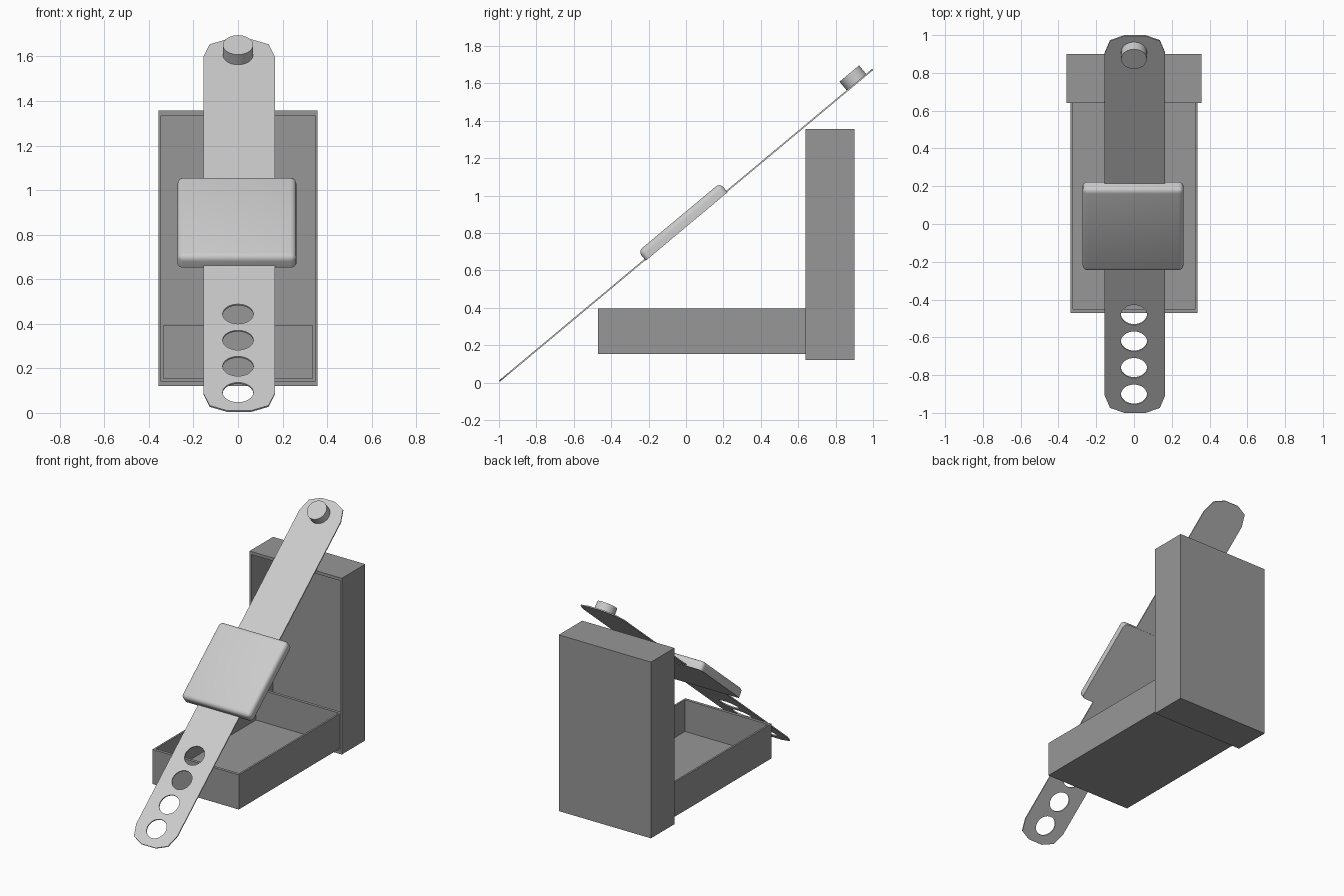
import bpy, bmesh, math
from mathutils import Matrix, Vector

if "Cube" in bpy.data.objects:
    bpy.data.objects.remove(bpy.data.objects["Cube"])

# The strap is a tilted plane: local y runs along it, local z is its upper face
TILT = Matrix.Translation((0, 0, 0.841)) @ Matrix.Rotation(math.atan2(1.67, 2), 4, 'X')
DARK = bpy.data.materials.new("dark_grey")
DARK.diffuse_color = (0.31, 0.31, 0.31, 1)
DARK.use_nodes = True
DARK.node_tree.nodes["Principled BSDF"].inputs["Base Color"].default_value = DARK.diffuse_color


def finish(name, bm, matrix=Matrix()):
    me = bpy.data.meshes.new(name)
    bmesh.ops.recalc_face_normals(bm, faces=bm.faces)
    bm.to_mesh(me)
    bm.free()
    ob = bpy.data.objects.new(name, me)
    bpy.context.collection.objects.link(ob)
    ob.matrix_world = matrix
    return ob


def activate(ob):
    bpy.ops.object.select_all(action='DESELECT')
    ob.select_set(True)
    bpy.context.view_layer.objects.active = ob


def cuboid(lo, hi):
    lo, hi = Vector(lo), Vector(hi)
    bm = bmesh.new()
    m = Matrix.Translation((lo + hi) / 2) @ Matrix.Diagonal((*(hi - lo), 1))
    bmesh.ops.create_cube(bm, size=1, matrix=m)
    bm.normal_update()
    return bm


def open_box(name, lo, hi, axis, sign, wall):
    # Hollow box: shrink the open side by the wall sizes, then push it to the inner floor
    bm = cuboid(lo, hi)
    d = Vector([sign if i == axis else 0 for i in range(3)])
    face = max(bm.faces, key=lambda f: f.normal.dot(d))
    bmesh.ops.inset_region(bm, faces=[face], thickness=0.005)
    for v in face.verts:
        for i in range(3):
            if i != axis:
                low_side = v.co[i] < (lo[i] + hi[i]) / 2
                v.co[i] = lo[i] + wall[i] if low_side else hi[i] - wall[i]
    inner = bmesh.ops.extrude_discrete_faces(bm, faces=[face])['faces'][0]
    depth = hi[axis] - lo[axis] - wall[axis]
    bmesh.ops.translate(bm, verts=inner.verts, vec=-d * depth)
    finish(name, bm).data.materials.append(DARK)


def add_spline(curve, pts):
    s = curve.splines.new('POLY')
    s.points.add(len(pts) - 1)
    for p, (x, y) in zip(s.points, pts):
        p.co = (x, y, 0, 1)
    s.use_cyclic_u = True


# Box tray, its back end slotted into the upright lid
WALL = (0.013, 0.021, 0.021)
open_box("box_tray", (-0.335, -0.47, 0.152), (0.335, 0.68, 0.395), 2, 1, WALL)
open_box("box_lid", (-0.358, 0.64, 0.12), (0.358, 0.90, 1.357), 1, -1, WALL)

# Strap with clipped ends and four round holes
curve = bpy.data.curves.new("strap", 'CURVE')
curve.dimensions = '2D'
curve.fill_mode = 'BOTH'
curve.extrude = 0.004
quarter = [(0.16, 1.18), (0.132, 1.265), (0.055, 1.30)]
top = quarter + [(-x, y) for x, y in reversed(quarter)]
add_spline(curve, [(x + 0.005, y) for x, y in top + [(-x, -y) for x, y in top]])
for i in range(4):
    cy = -0.624 - 0.183 * i
    add_spline(curve, [(0.069 * math.cos(a), cy + 0.069 * math.sin(a))
                       for a in (math.tau * k / 32 for k in range(32))])
strap = bpy.data.objects.new("strap", curve)
bpy.context.collection.objects.link(strap)
strap.matrix_world = TILT
activate(strap)
bpy.ops.object.convert(target='MESH')

# Rounded device body, its underside just below the strap
bm = cuboid((-0.272, -0.286, -0.007), (0.262, 0.284, 0.057))
edges = [e for e in bm.edges if max(v.co.z for v in e.verts) > 0.01]
bmesh.ops.bevel(bm, geom=edges, offset=0.028, segments=4, profile=0.5, affect='EDGES')
body = finish("device_body", bm, TILT)
activate(body)
bpy.ops.object.shade_smooth_by_angle(angle=math.radians(35))

# Fastening stud at the upper end
bm = bmesh.new()
bmesh.ops.create_cone(bm, cap_ends=True, segments=32, radius1=0.068, radius2=0.068,
                      depth=0.066, matrix=Matrix.Translation((0, 1.190, 0.030)))
stud = finish("strap_stud", bm, TILT)
activate(stud)
bpy.ops.object.shade_smooth_by_angle(angle=math.radians(35))
